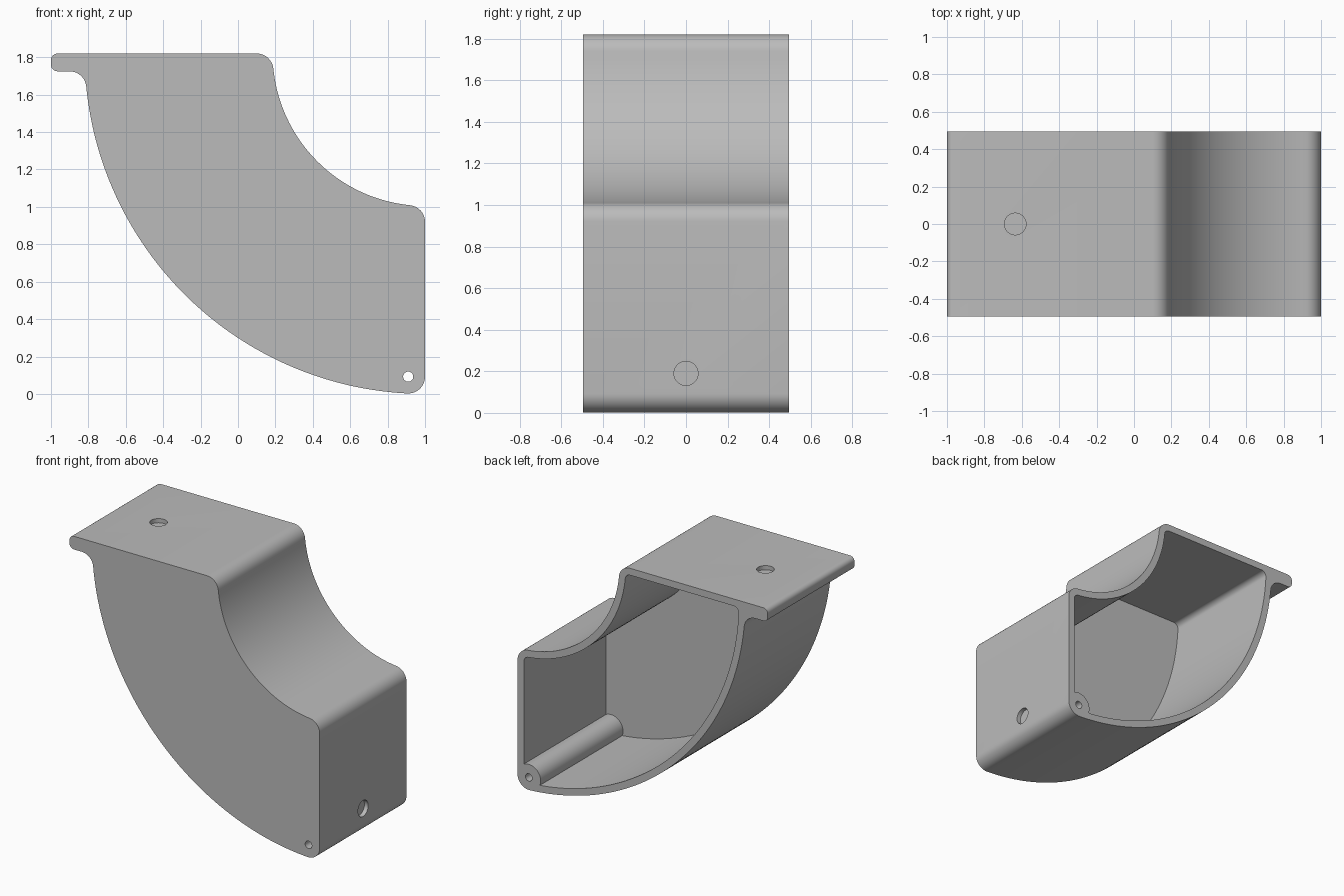
import bpy, bmesh
from math import pi, sin, cos, sqrt, atan2, radians

cube = bpy.data.objects.get("Cube")
if cube:
    bpy.data.objects.remove(cube, do_unlink=True)

CX, CZ = 1.0, 1.82          # shared centre of both big curves
R_OUT, R_IN = 1.82, 0.815
HALF = 0.495                # half depth
WALL = 0.05
CORNER = 0.09
BOSS = (CX - CORNER, CZ - sqrt((R_OUT - CORNER) ** 2 - CORNER ** 2))

grey = bpy.data.materials.new("plain_grey")
grey.use_nodes = True
colour = (0.5, 0.5, 0.5, 1)
grey.diffuse_color = colour
grey.node_tree.nodes["Principled BSDF"].inputs["Base Color"].default_value = colour


def arc(x, z, r, a, b, n):
    return [(x + r * cos(a + (b - a) * i / n), z + r * sin(a + (b - a) * i / n))
            for i in range(n + 1)]


def outline(inset, flange):
    """Quarter-ring section, inset from the outer skin, with rounded corners."""
    big, small, f = R_OUT - inset, R_IN + inset, CORNER - inset
    e = inset + f
    far = sqrt((big - f) ** 2 - e ** 2)
    near = sqrt((small + f) ** 2 - e ** 2)
    tilt_far, tilt_near = atan2(e, far), atan2(e, near)
    if flange:
        # mounting lip with a concave fillet below it
        lip, nose = 0.095, 0.035
        fz = CZ - lip - CORNER
        drop = lip + CORNER
        reach = sqrt((big + CORNER) ** 2 - drop ** 2)
        start = atan2(drop, reach)
        left = arc(-1 + nose, CZ - nose, nose, pi / 2, pi, 6)
        left += arc(-1 + nose, CZ - lip + nose, nose, pi, 1.5 * pi, 6)
        left += arc(CX - reach, fz, CORNER, pi / 2, start, 10)
    else:
        start = tilt_far
        left = arc(CX - far, CZ - e, f, pi / 2, pi + tilt_far, 8)
    pts = arc(CX, CZ, big, pi + start, 1.5 * pi - tilt_far, 64)
    pts += arc(CX - e, CZ - far, f, -pi / 2 - tilt_far, 0, 10)
    pts += arc(CX - e, CZ - near, f, 0, pi / 2 - tilt_near, 10)
    pts += arc(CX, CZ, small, 1.5 * pi - tilt_near, pi + tilt_near, 40)
    pts += arc(CX - near, CZ - e, f, tilt_near, pi / 2, 10)
    pts += left
    clean = []
    for p in pts:
        if not clean or abs(p[0] - clean[-1][0]) + abs(p[1] - clean[-1][1]) > 1e-4:
            clean.append(p)
    if abs(clean[0][0] - clean[-1][0]) + abs(clean[0][1] - clean[-1][1]) < 1e-4:
        clean.pop()
    return clean


def prism(name, pts, y0, y1):
    """Extrude an x-z outline along y."""
    bm = bmesh.new()
    face = bm.faces.new([bm.verts.new((x, y0, z)) for x, z in pts])
    out = bmesh.ops.extrude_face_region(bm, geom=[face])
    for v in out["geom"]:
        if isinstance(v, bmesh.types.BMVert):
            v.co.y = y1
    bmesh.ops.recalc_face_normals(bm, faces=bm.faces)
    mesh = bpy.data.meshes.new(name)
    bm.to_mesh(mesh)
    bm.free()
    mesh.materials.append(grey)
    obj = bpy.data.objects.new(name, mesh)
    bpy.context.collection.objects.link(obj)
    return obj


def peg(name, loc, r, length, rot=(0, 0, 0)):
    bpy.ops.mesh.primitive_cylinder_add(vertices=40, radius=r, depth=length,
                                        location=loc, rotation=rot)
    obj = bpy.context.object
    obj.name = name
    obj.hide_render = True
    obj.data.materials.append(grey)
    return obj


def cut(target, tool):
    mod = target.modifiers.new("cut", "BOOLEAN")
    mod.operation, mod.solver, mod.object = "DIFFERENCE", "EXACT", tool
    bpy.context.view_layer.objects.active = target
    bpy.ops.object.modifier_apply(modifier=mod.name)
    bpy.data.objects.remove(tool, do_unlink=True)


# Hollow interior, open at the back, leaving a screw boss standing in the corner
cavity = prism("cavity_cutter", outline(WALL, False), -HALF + WALL, HALF + 0.1)
cavity.hide_render = True
cut(cavity, peg("boss_shape", (BOSS[0], 0, BOSS[1]), 0.095, 3, (pi / 2, 0, 0)))

# Curved housing with its mounting lip
body = prism("curved_housing", outline(0, True), -HALF, HALF)
cut(body, cavity)

# Long screw hole through the boss, and shallow round recesses on top and side
cut(body, peg("screw_hole", (BOSS[0], 0, BOSS[1]), 0.027, 3, (pi / 2, 0, 0)))
cut(body, peg("top_recess", (-0.635, 0, CZ), 0.058, 0.06))
cut(body, peg("side_recess", (1, 0, 0.19), 0.058, 0.06, (0, pi / 2, 0)))

bpy.ops.object.select_all(action="DESELECT")
body.select_set(True)
bpy.context.view_layer.objects.active = body
bpy.ops.object.shade_smooth_by_angle(angle=radians(30))
